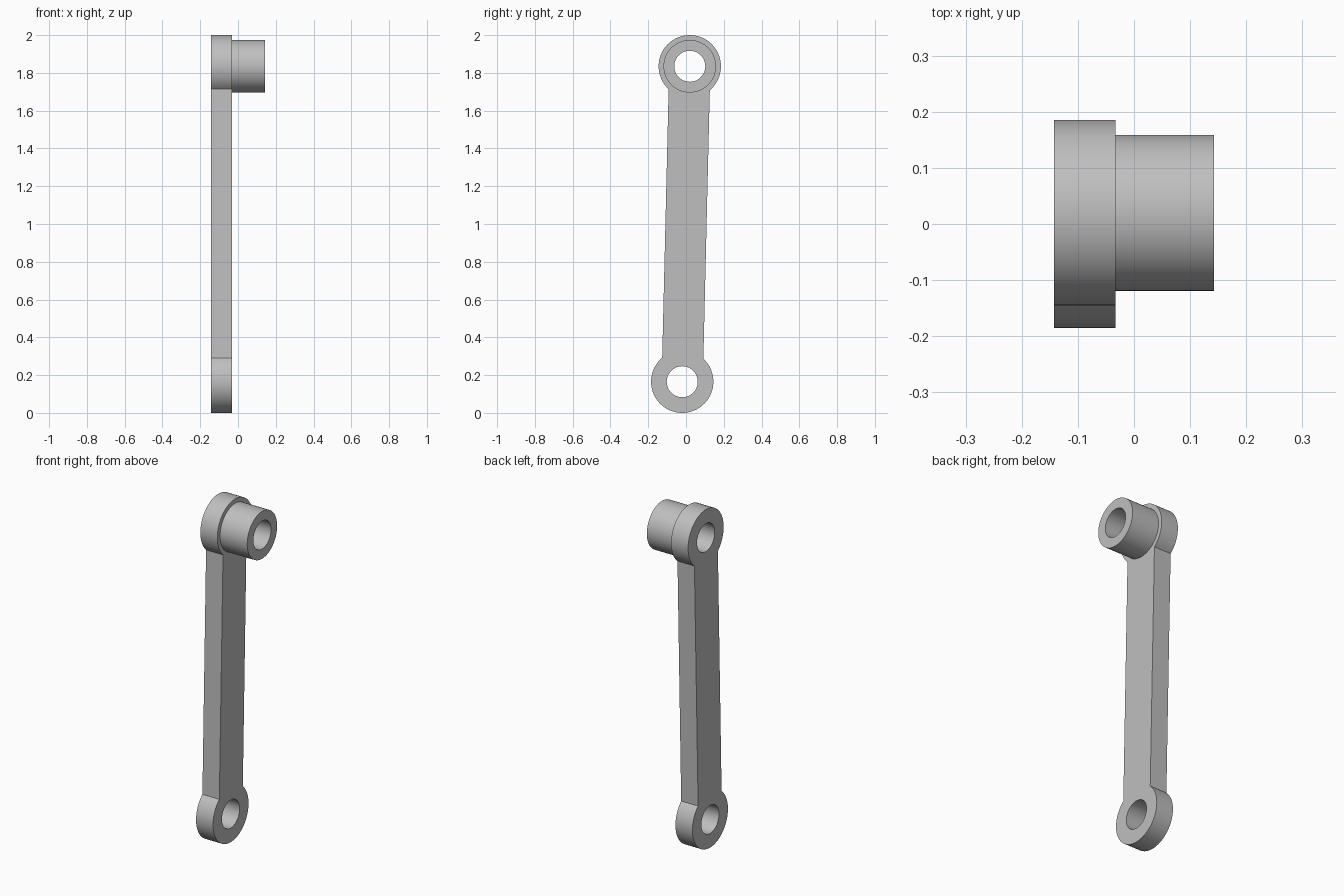
import bpy, bmesh, math
from mathutils import Matrix, Vector

if "Cube" in bpy.data.objects:
    bpy.data.objects.remove(bpy.data.objects["Cube"])

# Main dimensions; positions are (y, z) in the plane of the arm
LOW, HIGH = Vector((-0.02, 0.165)), Vector((0.02, 1.835))
EYE_R, HOLE_R, BOSS_R, HALF_WIDTH = 0.165, 0.082, 0.139, 0.109
BACK_X, FACE_X, BOSS_X = -0.143, -0.033, 0.143
ARC_STEPS = 64

steel = bpy.data.materials.new("light_grey")
steel.use_nodes = True
steel.diffuse_color = (0.52, 0.52, 0.52, 1)
steel.node_tree.nodes["Principled BSDF"].inputs["Base Color"].default_value = steel.diffuse_color


def finish(name, bm):
    bmesh.ops.recalc_face_normals(bm, faces=bm.faces)
    mesh = bpy.data.meshes.new(name)
    bm.to_mesh(mesh)
    bm.free()
    mesh.materials.append(steel)
    obj = bpy.data.objects.new(name, mesh)
    bpy.context.collection.objects.link(obj)
    return obj


def rod(name, centre, radius, x0, x1):
    """Solid cylinder lying along x."""
    bm = bmesh.new()
    place = Matrix.Translation(((x0 + x1) / 2, *centre)) @ Matrix.Rotation(math.pi / 2, 4, "Y")
    bmesh.ops.create_cone(bm, cap_ends=True, segments=96, radius1=radius,
                          radius2=radius, depth=x1 - x0, matrix=place)
    return finish(name, bm)


def combine(target, tool, operation):
    """Apply a boolean and discard its tool."""
    mod = target.modifiers.new(operation, "BOOLEAN")
    mod.operation, mod.solver, mod.object = operation, "EXACT", tool
    bpy.context.view_layer.objects.active = target
    bpy.ops.object.modifier_apply(modifier=mod.name)
    bpy.data.objects.remove(tool)


# Arm plate: two round eyes joined by a straight, slightly leaning shank
axis = (HIGH - LOW).normalized()
lean = math.atan2(axis.y, axis.x)
neck = math.asin(HALF_WIDTH / EYE_R)
outline = []
for centre, facing in ((LOW, lean), (HIGH, lean + math.pi)):
    for i in range(ARC_STEPS + 1):
        a = facing + neck + (2 * math.pi - 2 * neck) * i / ARC_STEPS
        outline.append(centre + EYE_R * Vector((math.cos(a), math.sin(a))))
bm = bmesh.new()
plate = bm.faces.new([bm.verts.new((BACK_X, *p)) for p in outline])
sides = bmesh.ops.extrude_face_region(bm, geom=[plate])
bmesh.ops.translate(bm, vec=(FACE_X - BACK_X, 0, 0),
                    verts=[g for g in sides["geom"] if isinstance(g, bmesh.types.BMVert)])
arm = finish("link_arm", bm)

# Boss on the upper eye, then the two through holes
combine(arm, rod("boss", HIGH, BOSS_R, FACE_X - 0.03, BOSS_X), "UNION")
for centre in (LOW, HIGH):
    combine(arm, rod("hole_cutter", centre, HOLE_R, BACK_X - 0.1, BOSS_X + 0.1), "DIFFERENCE")

# Smooth round walls, sharp rims
bpy.ops.object.select_all(action="DESELECT")
arm.select_set(True)
bpy.context.view_layer.objects.active = arm
bpy.ops.object.shade_smooth_by_angle(angle=math.radians(30))
